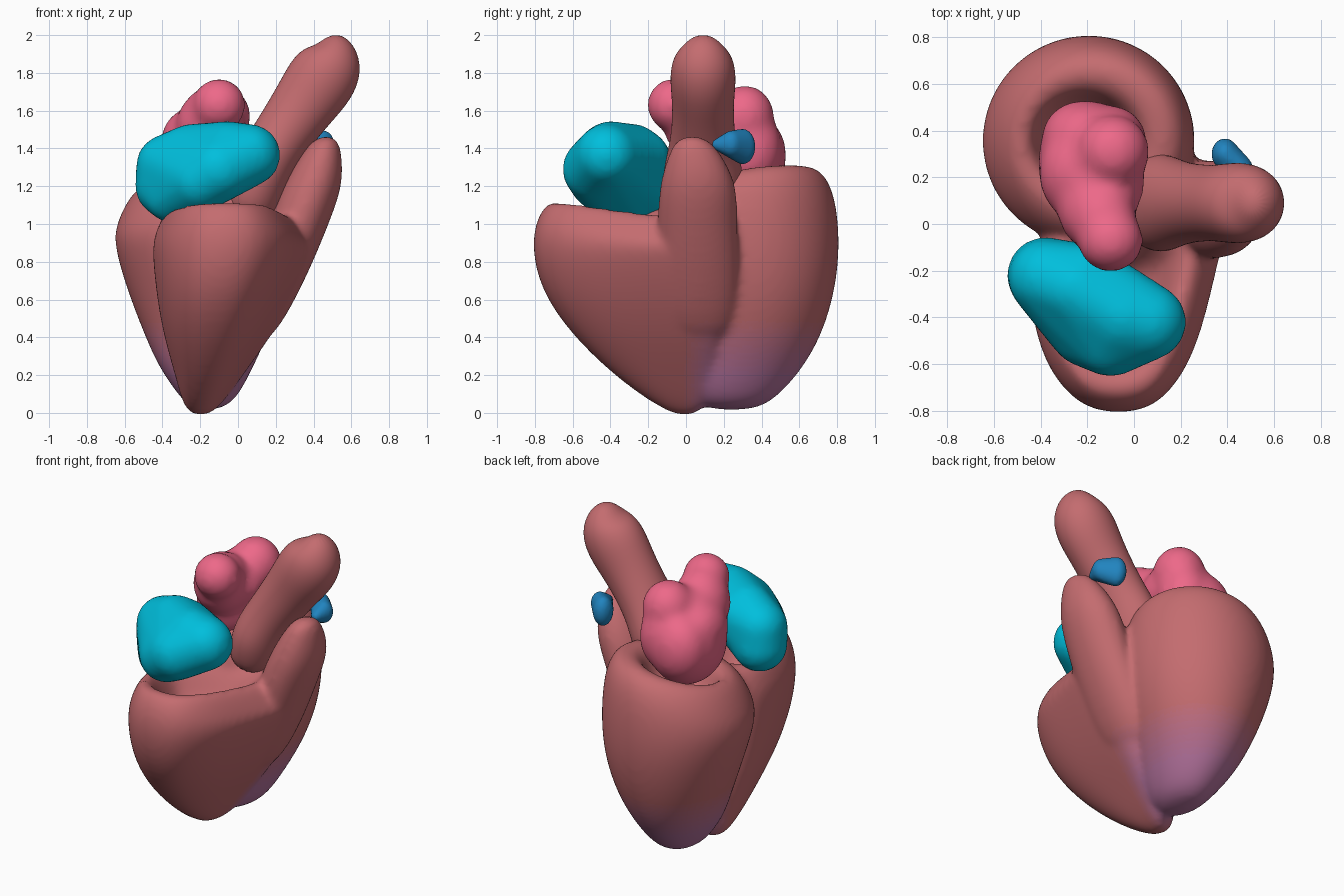
import bpy, bmesh, math
from mathutils import Vector, Matrix

if "Cube" in bpy.data.objects:
    bpy.data.objects.remove(bpy.data.objects["Cube"])


def material(name, rgb):
    m = bpy.data.materials.new(name)
    m.diffuse_color = (*rgb, 1)
    m.use_nodes = True
    m.node_tree.nodes["Principled BSDF"].inputs["Base Color"].default_value = m.diffuse_color
    return m


# Muscle colour fading to purple in steps
RED, PURPLE, STEPS = Vector((0.55, 0.15, 0.16)), Vector((0.46, 0.17, 0.34)), 10
shades = [material(f"muscle_{i}", RED.lerp(PURPLE, i / (STEPS - 1))) for i in range(STEPS)]
pink = material("atrium_pink", (0.85, 0.14, 0.25))
cyan = material("atrium_cyan", (0.0, 0.52, 0.72))
blue = material("valve_blue", (0.015, 0.23, 0.52))


def loft(bm, rings):
    """Skin a list of equal-length point rings and close both ends."""
    vr = [[bm.verts.new(p) for p in r] for r in rings]
    n = len(vr[0])
    for a, b in zip(vr, vr[1:]):
        for i in range(n):
            bm.faces.new((a[i], a[(i + 1) % n], b[(i + 1) % n], b[i]))
    bm.faces.new(vr[0][::-1])
    bm.faces.new(vr[-1])


def ellipse(x0, x1, y0, y1, z, n=28):
    cx, cy, rx, ry = (x0 + x1) / 2, (y0 + y1) / 2, (x1 - x0) / 2, (y1 - y0) / 2
    return [Vector((cx + rx * math.cos(2 * math.pi * i / n),
                    cy + ry * math.sin(2 * math.pi * i / n), z)) for i in range(n)]


def ball(bm, c, r):
    r = (r, r, r) if isinstance(r, (int, float)) else r
    bmesh.ops.create_icosphere(bm, subdivisions=3, radius=1,
                               matrix=Matrix.Translation(c) @ Matrix.Diagonal((*r, 1)))


def hull(bm):
    res = bmesh.ops.convex_hull(bm, input=bm.verts)
    junk = {g for g in res["geom_interior"] + res["geom_unused"]
            if isinstance(g, bmesh.types.BMVert)}
    bmesh.ops.delete(bm, geom=list(junk), context='VERTS')


def finish(name, bm, mats, subsurf=0, voxel=0, smooth=0):
    bmesh.ops.recalc_face_normals(bm, faces=bm.faces)
    for f in bm.faces:
        f.smooth = True
    me = bpy.data.meshes.new(name)
    bm.to_mesh(me)
    bm.free()
    for m in mats:
        me.materials.append(m)
    ob = bpy.data.objects.new(name, me)
    bpy.context.collection.objects.link(ob)
    if subsurf:
        s = ob.modifiers.new("subsurf", 'SUBSURF')
        s.levels = s.render_levels = subsurf
    if voxel:
        v = ob.modifiers.new("blend", 'REMESH')
        v.mode = 'VOXEL'
        v.voxel_size = voxel
        v.use_smooth_shade = True
    if smooth:
        s = ob.modifiers.new("smooth", 'SMOOTH')
        s.factor, s.iterations = 0.5, smooth
    return ob


# Left ventricle: rounded cup with a tilted, rolled-in rim
LV = [(-.22, -.12, .14, .34, .015), (-.28, -.03, .06, .44, .05), (-.35, .03, .0, .54, .14),
      (-.43, .09, -.02, .635, .26), (-.50, .165, -.03, .725, .42), (-.59, .24, -.06, .795, .65),
      (-.665, .27, -.10, .82, .90), (-.645, .255, -.10, .795, 1.08), (-.57, .20, -.04, .73, 1.21),
      (-.50, .11, .06, .65, 1.25), (-.44, .03, .13, .57, 1.22), (-.41, .0, .17, .54, 1.12),
      (-.36, -.05, .22, .48, 1.02)]
bm = bmesh.new()
rings = [ellipse(*s) for s in LV]
for r in rings[7:]:
    for p in r:
        p.z += .17 * (p.x + .2) + .14 * (p.y - .3)
loft(bm, rings)

# Right ventricle: wedge-shaped sections wrapping the left one, with an open basin
OUT = [(-.15, -1), (.26, -.96), (.53, -.72), (.71, -.42), (.86, .05), (.99, .5), (1, .8),
       (.7, 1), (0, .9), (-.75, .5), (-1, .2), (-.93, -.25), (-.8, -.62), (-.5, -.92)]
RV = [(-.25, -.15, -.05, .05, -.015), (-.3, -.08, -.18, .12, .05), (-.34, .03, -.39, .19, .2),
      (-.41, .19, -.62, .24, .42), (-.45, .32, -.78, .27, .65), (-.475, .42, -.83, .28, .88),
      (-.45, .40, -.80, .28, 1.04), (-.39, .30, -.72, .2, 1.14), (-.32, .2, -.63, 0, 1.08),
      (-.27, .14, -.55, -.1, .95), (-.2, .05, -.45, -.2, .8)]
rings = []
for x0, x1, y0, y1, z in RV:
    ring = []
    for u, v in OUT:
        x = (x0 + x1) / 2 + u * (x1 - x0) / 2
        y = (y0 + y1) / 2 + v * (y1 - y0) / 2
        dz = .55 * max(0, x - .13) + .4 * max(0, -.25 - x) if z > 1 else 0
        ring.append(Vector((x, y, z - dz)))
    rings.append(ring)
loft(bm, rings)

# Outflow cone rising from the right ventricle
CONE = [(.08, .08, .35, .09, .18), (.23, .07, .7, .13, .22), (.32, .06, 1.0, .165, .215),
        (.395, .065, 1.2, .165, .215), (.44, .05, 1.36, .115, .15), (.47, .03, 1.47, .06, .08)]
loft(bm, [ellipse(x - a, x + a, y - b, y + b, z, 16) for x, y, z, a, b in CONE])
heart = finish("ventricles", bm, [], subsurf=2, voxel=.018, smooth=14)

# Bake the blended ventricles and shade the apex of the left one
dg = bpy.context.evaluated_depsgraph_get()
baked = bpy.data.meshes.new_from_object(heart.evaluated_get(dg))
heart.modifiers.clear()
heart.data = baked
baked.materials.clear()
for m in shades:
    baked.materials.append(m)
for p in baked.polygons:
    c = p.center
    t = min(1, max(0, (.5 - c.z) / .3)) * min(1, max(0, (c.y + .01) / .12))
    p.material_index = round(t * (STEPS - 1))
    p.use_smooth = True

# Aorta: tube leaning to the right and closing at its tip
PATH = [(.04, 1.02, .13, .15), (.08, 1.15, .16, .2), (.12, 1.28, .165, .22), (.2, 1.42, .155, .175),
        (.34, 1.62, .17, .16), (.44, 1.76, .195, .18), (.505, 1.87, .17, .165),
        (.515, 1.95, .105, .11), (.50, 2.0, .035, .04)]
bm = bmesh.new()
rings = []
for i, (x, z, r, ry) in enumerate(PATH):
    a, b = PATH[max(i - 1, 0)], PATH[min(i + 1, len(PATH) - 1)]
    t = Vector((b[0] - a[0], 0, b[1] - a[1])).normalized()
    n = Vector((t.z, 0, -t.x))
    rings.append([Vector((x, .09, z)) + n * r * math.cos(k * math.pi / 10)
                  + Vector((0, ry * math.sin(k * math.pi / 10), 0)) for k in range(20)])
loft(bm, rings)
finish("aorta", bm, [shades[0]], subsurf=2)

# Right atrium: hull around a few spheres
bm = bmesh.new()
for x, y, z, r in [(-.38, -.22, 1.2, .165), (-.375, -.23, 1.31, .165), (-.25, -.28, 1.37, .16),
                   (-.35, -.3, 1.14, .135), (.06, -.42, 1.365, .165), (-.1, -.485, 1.29, .17),
                   (-.05, -.40, 1.375, .17), (-.2, -.45, 1.23, .165), (-.2, -.23, 1.35, .145)]:
    ball(bm, (x, y, z), r)
hull(bm)
finish("right_atrium", bm, [cyan], voxel=.02, smooth=8)

# Left atrium: body with a front and a back lobe
bm = bmesh.new()
for c, r in [((-.2, .26, 1.34), (.215, .27, .25)), ((-.1, -.07, 1.63), (.145, .14, .145)),
             ((-.16, .06, 1.52), (.17, .18, .19)), ((-.09, .31, 1.57), (.16, .16, .17)),
             ((-.21, .37, 1.36), (.19, .165, .22)), ((-.15, .18, 1.5), (.2, .2, .17)),
             ((-.09, .34, 1.4), (.15, .17, .22)), ((-.26, .22, 1.44), (.15, .2, .17)),
             ((-.14, .03, 1.6), (.15, .16, .13))]:
    ball(bm, c, r)
finish("left_atrium", bm, [pink], voxel=.02, smooth=30)

# Small blue valve: teardrop hull
bm = bmesh.new()
ball(bm, (.39, .3, 1.41), (.058, .068, .095))
ball(bm, (.455, .24, 1.425), (.055, .055, .07))
ball(bm, (.45, .165, 1.42), .03)
hull(bm)
finish("pulmonary_valve", bm, [blue], voxel=.012, smooth=4)
